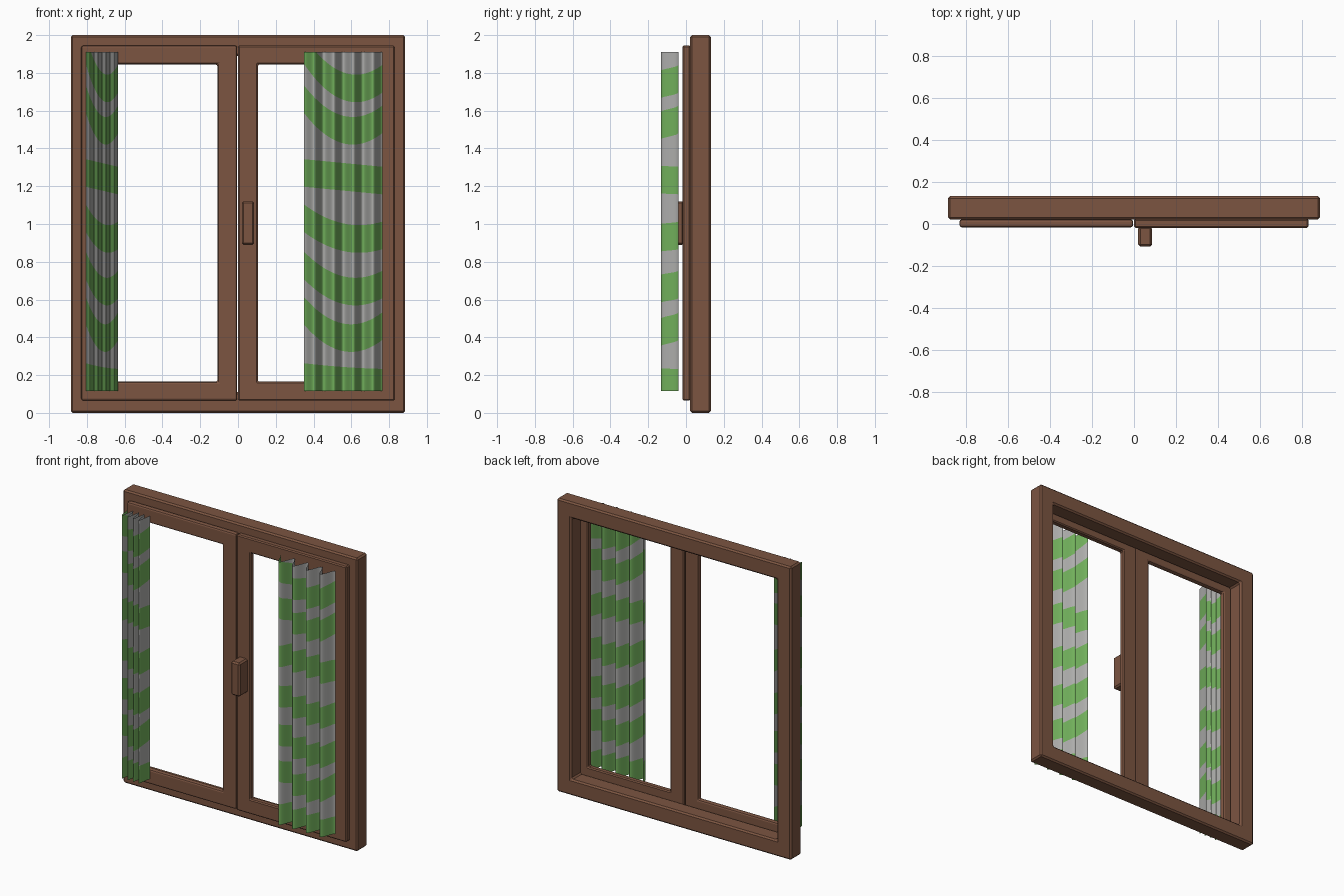
import bpy
import math

if "Cube" in bpy.data.objects:
    bpy.data.objects.remove(bpy.data.objects["Cube"])


def material(name, rgb):
    m = bpy.data.materials.new(name)
    m.diffuse_color = (*rgb, 1.0)
    m.use_nodes = True
    m.node_tree.nodes["Principled BSDF"].inputs["Base Color"].default_value = m.diffuse_color
    return m


BROWN = material("brown wood", (0.20, 0.090, 0.053))
GREY = material("light grey cloth", (0.42, 0.42, 0.41))
GREEN = material("green cloth", (0.165, 0.43, 0.105))


def mesh_object(name, verts, faces, mats):
    me = bpy.data.meshes.new(name)
    me.from_pydata(verts, [], faces)
    for m in mats:
        me.materials.append(m)
    ob = bpy.data.objects.new(name, me)
    bpy.context.collection.objects.link(ob)
    return ob


def bevel(ob, width, segments=1):
    b = ob.modifiers.new("bevel", 'BEVEL')
    b.width = width
    b.segments = segments
    b.limit_method = 'ANGLE'


def rect(x0, x1, z0, z1, y):
    return [(x0, y, z0), (x1, y, z0), (x1, y, z1), (x0, y, z1)]


def ring_frame(name, outer, inner, y0, y1, width, segments=1):
    """Rectangular frame: rings are front outer, front inner, back inner, back outer."""
    verts = rect(*outer, y0) + rect(*inner, y0) + rect(*inner, y1) + rect(*outer, y1)
    faces = []
    for r in range(4):
        a, b = r * 4, ((r + 1) % 4) * 4
        for i in range(4):
            j = (i + 1) % 4
            faces.append((a + i, a + j, b + j, b + i))
    bevel(mesh_object(name, verts, faces, [BROWN]), width, segments)


# Outer frame and the two sashes
ring_frame("outer_frame", (-0.885, 0.885, 0.0, 2.0),
           (-0.775, 0.775, 0.11, 1.89), 0.022, 0.132, 0.010)
ring_frame("left_sash", (-0.83, -0.004, 0.065, 1.945),
           (-0.725, -0.108, 0.165, 1.845), -0.016, 0.022, 0.012, 2)
ring_frame("right_sash", (0.0, 0.83, 0.065, 1.945),
           (0.105, 0.725, 0.165, 1.845), -0.018, 0.024, 0.007)

# Handle on the right sash
handle = mesh_object(
    "handle",
    rect(0.02, 0.086, 0.89, 1.12, -0.108) + rect(0.02, 0.086, 0.89, 1.12, -0.012),
    [(0, 1, 2, 3), (7, 6, 5, 4)] + [(i, i + 4, (i + 1) % 4 + 4, (i + 1) % 4) for i in range(4)],
    [BROWN])
bevel(handle, 0.010)

# Green stripe centre heights at the left edge, middle and right edge of a curtain
STRIPES = [(0.19, 0.17, 0.16), (0.54, 0.40, 0.46), (0.78, 0.65, 0.68), (1.03, 0.93, 0.94),
           (1.27, 1.25, 1.23), (1.66, 1.50, 1.555), (1.92, 1.73, 1.77)]
Z0, Z1, HALF = 0.115, 1.91, 0.073


def stripe_levels(u):
    levels = [Z0]
    for a, b, c in STRIPES:
        mid = a * (2 * u - 1) * (u - 1) + b * 4 * u * (1 - u) + c * u * (2 * u - 1)
        levels += [mid - HALF, mid + HALF]
    return [min(max(z, Z0), Z1) for z in levels] + [Z1]


def curtain(name, x0, x1, folds=4, cols=64):
    """Pleated cloth sheet, with faces split along the stripe edges."""
    verts, faces, idx = [], [], []
    rows = 2 * len(STRIPES) + 2
    for c in range(cols + 1):
        u = c / cols
        y = -0.087 + 0.046 * math.cos(2 * math.pi * folds * u)
        verts += [(x0 + (x1 - x0) * u, y, z) for z in stripe_levels(u)]
    for c in range(cols):
        for r in range(rows - 1):
            a, b = c * rows + r, (c + 1) * rows + r
            ha = verts[a + 1][2] - verts[a][2]
            hb = verts[b + 1][2] - verts[b][2]
            if ha < 1e-5 and hb < 1e-5:
                continue
            if ha < 1e-5:
                faces.append((a, b, b + 1))
            elif hb < 1e-5:
                faces.append((a, b, a + 1))
            else:
                faces.append((a, b, b + 1, a + 1))
            idx.append(r % 2)
    ob = mesh_object(name, verts, faces, [GREY, GREEN])
    for p, i in zip(ob.data.polygons, idx):
        p.material_index = i
        p.use_smooth = True


curtain("left_curtain", -0.805, -0.635)
curtain("right_curtain", 0.35, 0.765)
